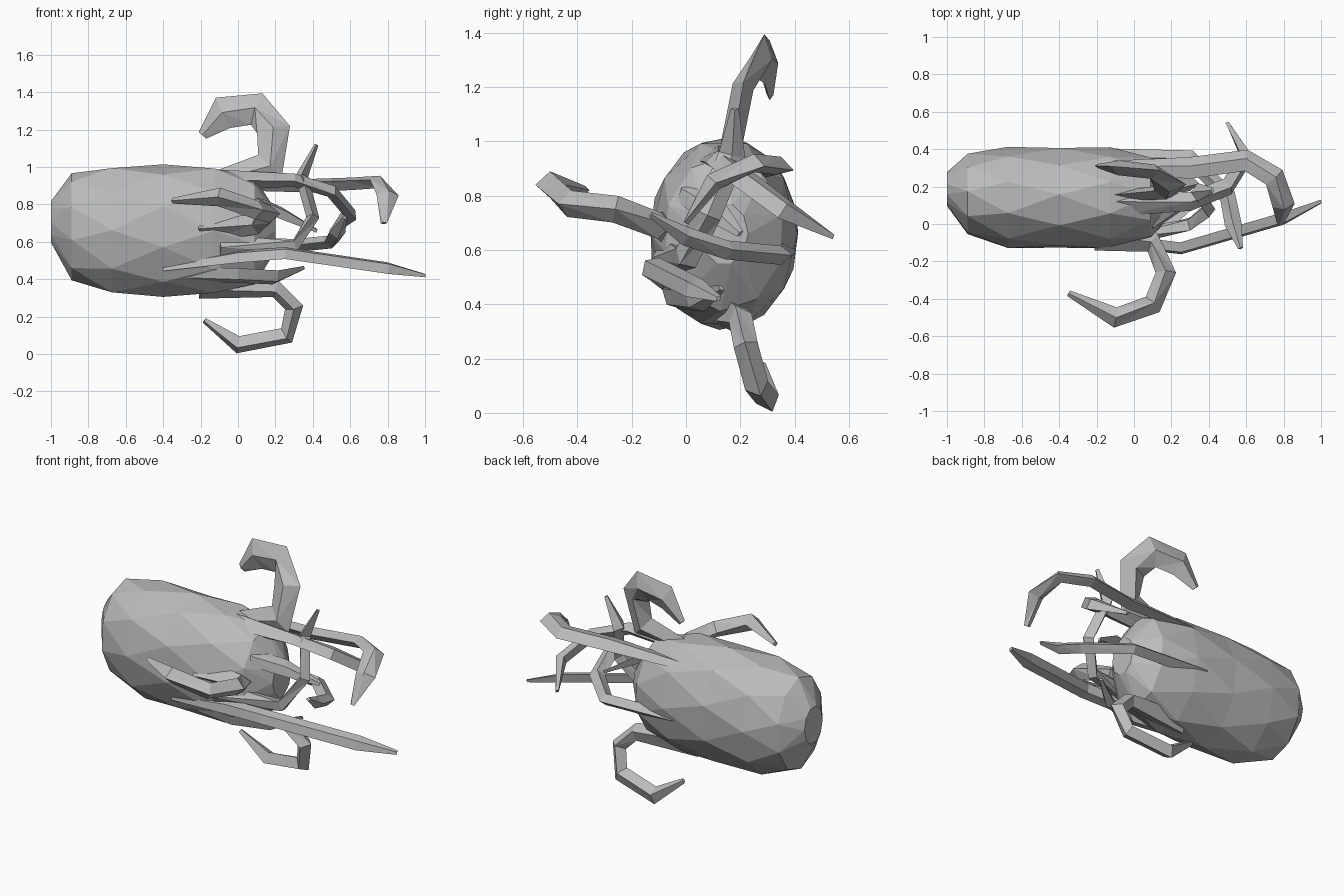
import bpy, bmesh, math
from mathutils import Vector

cube = bpy.data.objects.get("Cube")
if cube:
    bpy.data.objects.remove(cube, do_unlink=True)

grey = bpy.data.materials.new("plain grey")
grey.use_nodes = True
colour = (0.5, 0.5, 0.5, 1)
grey.diffuse_color = colour
grey.node_tree.nodes["Principled BSDF"].inputs["Base Color"].default_value = colour

# Face directions for the blades
BACK = Vector((0, 1, 0))
UP = Vector((0, 0, 1))
LEFT = Vector((1, 0, 0))


def loft(name, rings):
    """Skin a list of closed point rings and cap both ends."""
    bm = bmesh.new()
    loops = [[bm.verts.new(point) for point in ring] for ring in rings]
    count = len(loops[0])
    for near, far in zip(loops, loops[1:]):
        for i in range(count):
            j = (i + 1) % count
            bm.faces.new((near[i], near[j], far[j], far[i]))
    bm.faces.new(loops[0])
    bm.faces.new(loops[-1])
    bmesh.ops.triangulate(bm, faces=bm.faces[:])
    bmesh.ops.recalc_face_normals(bm, faces=bm.faces[:])
    mesh = bpy.data.meshes.new(name)
    bm.to_mesh(mesh)
    bm.free()
    mesh.materials.append(grey)
    obj = bpy.data.objects.new(name, mesh)
    bpy.context.collection.objects.link(obj)


def blade(name, flat, width, thickness, *path, root=1.0):
    """Diamond-section blade along a path, with a scaled root and a pointed tip."""
    points = [Vector(point) for point in path]
    last = len(points) - 1
    rings = []
    for i, point in enumerate(points):
        before = points[max(i - 1, 0)]
        after = points[min(i + 1, last)]
        tangent = (after - before).normalized()
        side = tangent.cross(flat).normalized()
        lift = side.cross(tangent)
        if i == 0:
            taper = root
        elif i == last:
            taper = 0.3
        else:
            taper = 1
        side *= width * taper
        lift *= thickness * taper
        rings.append([point + side, point + lift, point - side, point - lift])
    loft(name, rings)


def pod(name, centre, radius, sections, sides):
    """Blunt faceted capsule along x, with alternate rings twisted."""
    rings = []
    for k in range(sections):
        along = math.sin(math.radians(80) * (2 * k / (sections - 1) - 1))
        swell = (1 - abs(along) ** 4) ** 0.4
        drift = 0.05 * max(0, -along) ** 4
        ring = []
        for i in range(sides):
            angle = math.tau * (i + 0.4 * (k % 2)) / sides
            offset = Vector((radius.x * along,
                             radius.y * swell * math.cos(angle) + drift,
                             radius.z * swell * math.sin(angle) + drift))
            ring.append(centre + offset)
        rings.append(ring)
    loft(name, rings)


# Body
pod("pod_body", Vector((-0.4, 0.14, 0.66)), Vector((0.61, 0.275, 0.355)), sections=7, sides=10)

# Hooked arms
blade("top_arm", BACK - UP * 0.1, 0.09, 0.04,
      (-0.1, 0.15, 0.93), (0.17, 0.17, 1), (0.19, 0.21, 1.2),
      (0.1, 0.28, 1.31), (-0.08, 0.3, 1.29), (-0.19, 0.31, 1.17), root=0.6)
blade("bottom_arm", BACK + UP * 0.4, 0.05, 0.045,
      (-0.2, 0.15, 0.37), (0.2, 0.2, 0.35), (0.3, 0.22, 0.25),
      (0.26, 0.26, 0.1), (0, 0.3, 0.05), (-0.18, 0.28, 0.18), root=1.6)
blade("front_arm", UP, 0.055, 0.05,
      (-0.2, -0.06, 0.67), (0.1, -0.1, 0.69), (0.17, -0.26, 0.75),
      (0.1, -0.43, 0.77), (-0.1, -0.5, 0.84), (-0.35, -0.37, 0.82), root=1.5)
blade("side_arm", UP + BACK * 0.3, 0.06, 0.035,
      (-0.2, 0.3, 0.9), (0.3, 0.3, 0.9), (0.6, 0.34, 0.91),
      (0.75, 0.25, 0.92), (0.8, 0.1, 0.85), (0.78, 0, 0.7), root=0.6)
blade("back_arm", UP + LEFT, 0.05, 0.035,
      (-0.1, 0.12, 0.93), (0.3, 0.12, 0.93), (0.5, 0.2, 0.87),
      (0.6, 0.36, 0.75), (0.5, 0.54, 0.65), root=1.6)

# Straight and inner blades
blade("long_blade", UP - BACK, 0.045, 0.03,
      (-0.4, -0.06, 0.46), (0, -0.1, 0.52), (0.25, -0.13, 0.54),
      (0.8, 0.03, 0.46), (1, 0.12, 0.42), root=0.5)
blade("upright_blade", LEFT, 0.05, 0.035,
      (-0.1, -0.08, 0.57), (0.3, 0, 0.57), (0.4, 0.08, 0.73),
      (0.34, 0.17, 0.95), (0.42, 0.18, 1.12), root=1.4)
blade("cross_blade", UP, 0.045, 0.035,
      (-0.2, 0.36, 0.6), (0.3, 0.35, 0.58), (0.5, 0.15, 0.6),
      (0.53, 0, 0.65), (0.57, -0.13, 0.73))
blade("low_blade", UP + BACK, 0.055, 0.03,
      (-0.3, -0.02, 0.43), (0, -0.05, 0.42), (0.2, 0.03, 0.41), (0.35, 0.13, 0.46))
blade("inner_blade", BACK - UP, 0.05, 0.025,
      (-0.1, 0, 0.86), (0.1, 0, 0.81), (0.24, 0.1, 0.75), (0.42, 0.2, 0.66))
